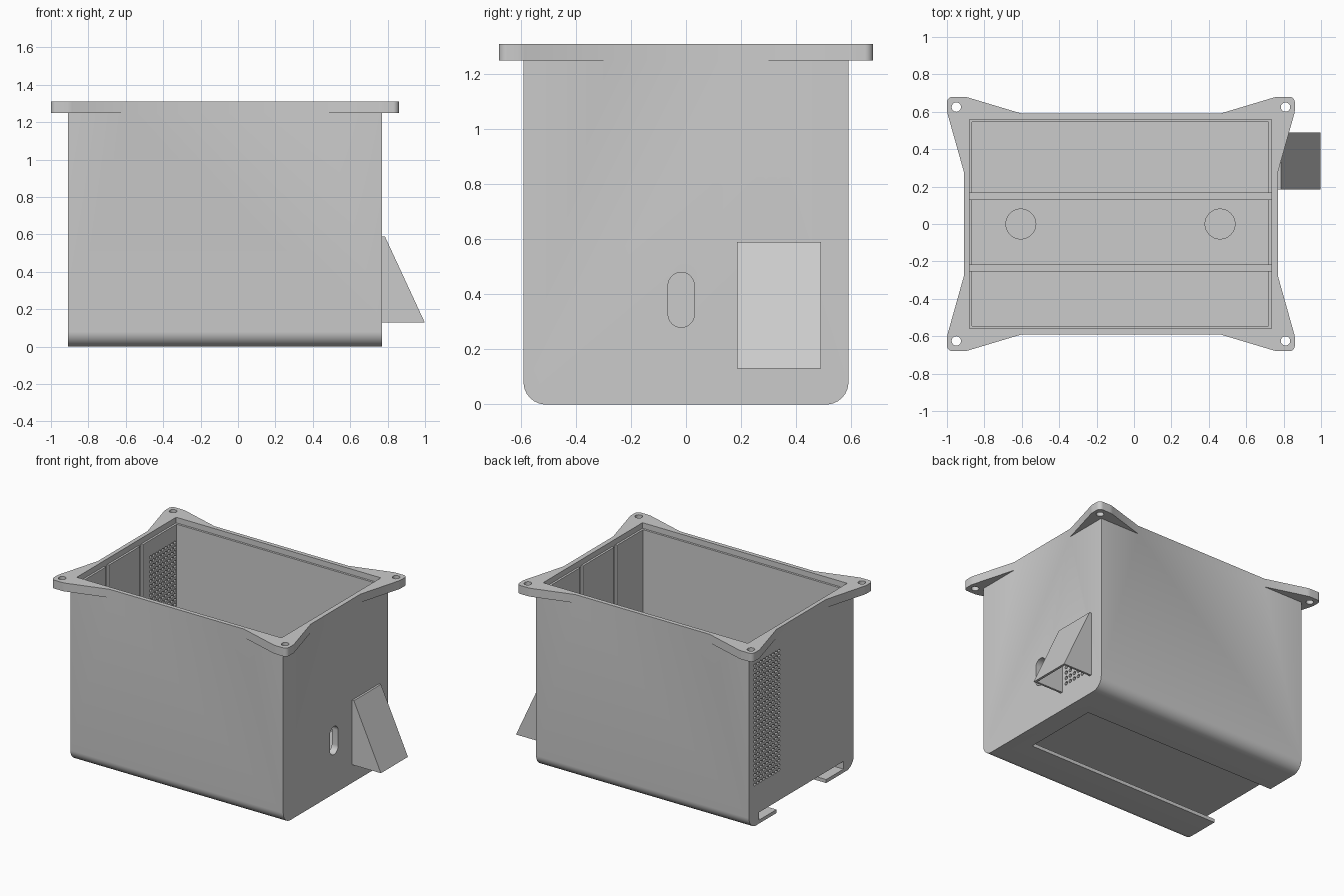
import bpy, bmesh, math
from mathutils import Vector

if "Cube" in bpy.data.objects:
    bpy.data.objects.remove(bpy.data.objects["Cube"], do_unlink=True)

grey = bpy.data.materials.new("plain grey")
grey.use_nodes = True
grey.diffuse_color = (0.6, 0.6, 0.6, 1)
grey.node_tree.nodes["Principled BSDF"].inputs["Base Color"].default_value = (0.6, 0.6, 0.6, 1)

CX = -0.07          # centre of the box along x
LEFT, RIGHT = -0.91, 0.77
TOP = 1.31


def fillet(points, steps=8):
    """Round the corners of a polygon given as (u, v, radius)."""
    out = []
    for i, (u, v, r) in enumerate(points):
        p = Vector((u, v))
        if r == 0:
            out.append(p)
            continue
        a = (Vector(points[i - 1][:2]) - p).normalized()
        b = (Vector(points[(i + 1) % len(points)][:2]) - p).normalized()
        half = a.angle(b) / 2
        centre = p + (a + b).normalized() * r / math.sin(half)
        start = p + a * r / math.tan(half) - centre
        end = p + b * r / math.tan(half) - centre
        for s in range(steps + 1):
            out.append(centre + start.lerp(end, s / steps).normalized() * r)
    return out


def circle(u, v, r, sides=32):
    return [(u + r * math.cos(math.tau * i / sides), v + r * math.sin(math.tau * i / sides))
            for i in range(sides)]


def rect(u0, u1, v0, v1):
    return [(u0, v0), (u1, v0), (u1, v1), (u0, v1)]


def prism(name, outlines, axis, lo, hi):
    """Extrude one or more outlines along an axis into one object."""
    place = {"x": lambda u, v, w: (w, u, v),
             "y": lambda u, v, w: (u, w, v),
             "z": lambda u, v, w: (u, v, w)}[axis]
    bm = bmesh.new()
    for outline in outlines:
        ends = [[bm.verts.new(place(p[0], p[1], w)) for p in outline] for w in (lo, hi)]
        bm.faces.new(ends[0])
        bm.faces.new(ends[1])
        n = len(outline)
        for i in range(n):
            j = (i + 1) % n
            bm.faces.new((ends[0][i], ends[0][j], ends[1][j], ends[1][i]))
    bmesh.ops.recalc_face_normals(bm, faces=bm.faces)
    mesh = bpy.data.meshes.new(name)
    bm.to_mesh(mesh)
    bm.free()
    mesh.materials.append(grey)
    obj = bpy.data.objects.new(name, mesh)
    bpy.context.collection.objects.link(obj)
    return obj


def combine(target, tool, operation="DIFFERENCE"):
    """Apply a boolean and discard the tool."""
    mod = target.modifiers.new("cut", "BOOLEAN")
    mod.operation = operation
    mod.solver = "EXACT"
    mod.object = tool
    bpy.context.view_layer.objects.active = target
    bpy.ops.object.modifier_apply(modifier=mod.name)
    bpy.data.objects.remove(tool, do_unlink=True)


def cut(target, outlines, axis, lo, hi):
    combine(target, prism("cutter", outlines, axis, lo, hi))


def vent_grid(y0, y1, z0, z1, pitch, radius):
    cols, rows = round((y1 - y0) / pitch), round((z1 - z0) / pitch)
    return [circle(y0 + (c + 0.5) * pitch, z0 + (r + 0.5) * pitch, radius, 6)
            for c in range(cols) for r in range(rows)]


# Box body with rounded lower long edges
enclosure = prism("enclosure", [fillet([(-0.59, 0, 0.08), (0.59, 0, 0.08),
                                        (0.59, TOP, 0), (-0.59, TOP, 0)])], "x", LEFT, RIGHT)

# Mounting flange with four flared ears
quarter = [(0.84, 0.28, 0), (0.93, 0.60, 0.1), (0.93, 0.68, 0.03), (0.83, 0.68, 0.1), (0.53, 0.59, 0)]
outline = []
for sx, sy in ((1, 1), (-1, 1), (-1, -1), (1, -1)):
    part = [(CX + sx * x, sy * y, r) for x, y, r in quarter]
    outline += part if sx * sy > 0 else part[::-1]
combine(enclosure, prism("flange", [fillet(outline)], "z", 1.25, TOP), "UNION")
bm = bmesh.new()
bm.from_mesh(enclosure.data)
bmesh.ops.dissolve_limit(bm, angle_limit=math.radians(0.5), verts=bm.verts, edges=bm.edges)
bm.to_mesh(enclosure.data)
bm.free()

# Screw holes in the ears
cut(enclosure, [circle(CX + sx * 0.88, sy * 0.625, 0.025, 24)
                for sx in (-1, 1) for sy in (-1, 1)], "z", 1.2, 1.4)

# Main cavity, lid ledge, and grooves for sliding dividers
FLOOR = 0.12
cut(enclosure, [rect(-0.865, 0.72, -0.545, 0.545)], "z", FLOOR, 1.4)
cut(enclosure, [rect(-0.88, 0.735, -0.56, 0.56)], "z", 1.27, 1.4)
cut(enclosure, [rect(-0.88, 0.735, y, y + 0.034) for y in (-0.252, 0.132)], "z", FLOOR - 0.015, 1.4)

# Round pockets in the floor
cut(enclosure, [circle(x, 0, 0.08) for x in (-0.605, 0.46)], "z", FLOOR - 0.02, 0.3)

# T-shaped slide channel under the floor, open at one end
cut(enclosure, [[(-0.28, -0.1), (0.28, -0.1), (0.28, 0.025), (0.475, 0.025),
                 (0.475, 0.08), (-0.475, 0.08), (-0.475, 0.025), (-0.28, 0.025)]],
    "x", LEFT - 0.1, 0.62)

# Cable slot in the side wall
cut(enclosure, [fillet([(-0.065, 0.28, 0.0474), (0.03, 0.28, 0.0474),
                        (0.03, 0.48, 0.0474), (-0.065, 0.48, 0.0474)])], "x", 0.6, 0.9)

# Vent holes: large grille on one end, small one behind the hood
cut(enclosure, vent_grid(0.235, 0.541, 0.28, 1.164, 0.034, 0.012), "x", -1.0, -0.8)
cut(enclosure, vent_grid(0.22, 0.46, 0.16, 0.52, 0.04, 0.014), "x", 0.65, 0.85)

# Sloped rain hood, open underneath
hood = prism("vent_hood", [[(RIGHT, 0.13), (0.998, 0.13), (0.785, 0.59), (RIGHT, 0.59)]],
             "y", 0.185, 0.49)
cut(hood, [[(0.7, 0.05), (1.018, 0.05), (0.775, 0.575), (0.7, 0.575)]], "y", 0.2, 0.475)

# Smooth the curved edges
for obj in (enclosure, hood):
    bpy.ops.object.select_all(action="DESELECT")
    obj.select_set(True)
    bpy.context.view_layer.objects.active = obj
    bpy.ops.object.shade_smooth_by_angle(angle=math.radians(30))
